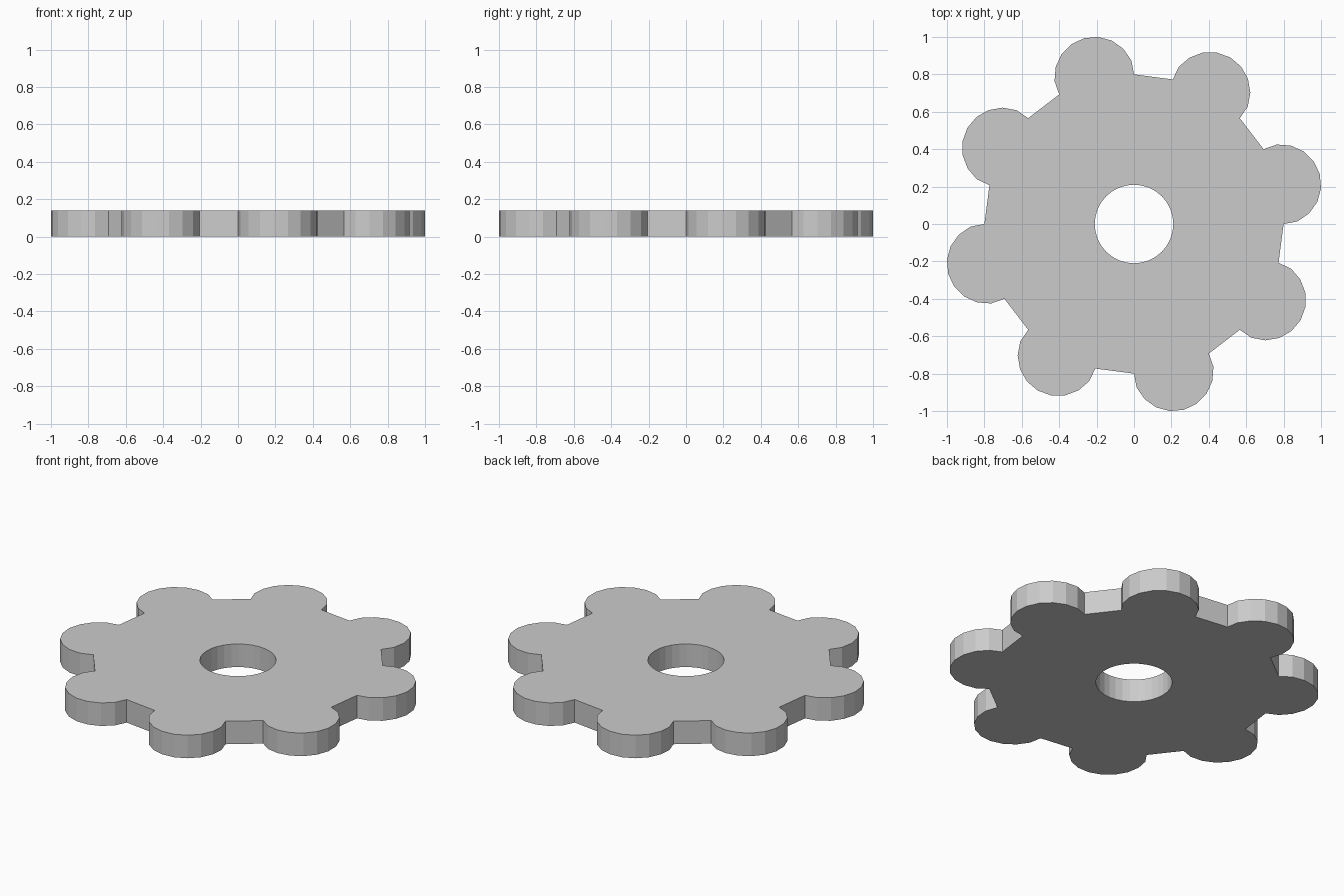
import bpy, bmesh
from math import sin, cos, pi, radians

if "Cube" in bpy.data.objects:
    bpy.data.objects.remove(bpy.data.objects["Cube"])

LOBES, THICK, HOLE_R = 8, 0.14, 0.21
ROOT_R, LOBE_DIST, LOBE_R = 0.80, 0.813, 0.2155
SWEEP, STEPS = radians(101), 10

# Outline: eight round lobes joined by straight root edges
outline = []
for k in range(LOBES):
    base = k * 2 * pi / LOBES
    mid = base + radians(15)
    cx, cy = LOBE_DIST * cos(mid), LOBE_DIST * sin(mid)
    outline.append((ROOT_R * cos(base), ROOT_R * sin(base)))
    for i in range(1, STEPS):
        a = mid - SWEEP + 2 * SWEEP * i / STEPS
        outline.append((cx + LOBE_R * cos(a), cy + LOBE_R * sin(a)))
    end = base + radians(30)
    outline.append((ROOT_R * cos(end), ROOT_R * sin(end)))

# Centre bore
bore = [(HOLE_R * cos(2 * pi * i / 32), HOLE_R * sin(2 * pi * i / 32)) for i in range(32)]

bm = bmesh.new()


def add_loop(points):
    vs = [bm.verts.new((x, y, 0)) for x, y in points]
    return [bm.edges.new((vs[i - 1], vs[i])) for i in range(len(vs))]


# Fill between the two loops and thicken upward
edges = add_loop(outline) + add_loop(bore)
bmesh.ops.triangle_fill(bm, edges=edges, use_beauty=True, use_dissolve=False)
res = bmesh.ops.extrude_face_region(bm, geom=bm.faces[:], use_keep_orig=True)
top = [g for g in res["geom"] if isinstance(g, bmesh.types.BMVert)]
bmesh.ops.translate(bm, verts=top, vec=(0, 0, THICK))
bmesh.ops.recalc_face_normals(bm, faces=bm.faces[:])

mesh = bpy.data.meshes.new("lobed_wheel")
bm.to_mesh(mesh)
bm.free()
wheel = bpy.data.objects.new("lobed_wheel", mesh)
bpy.context.collection.objects.link(wheel)
